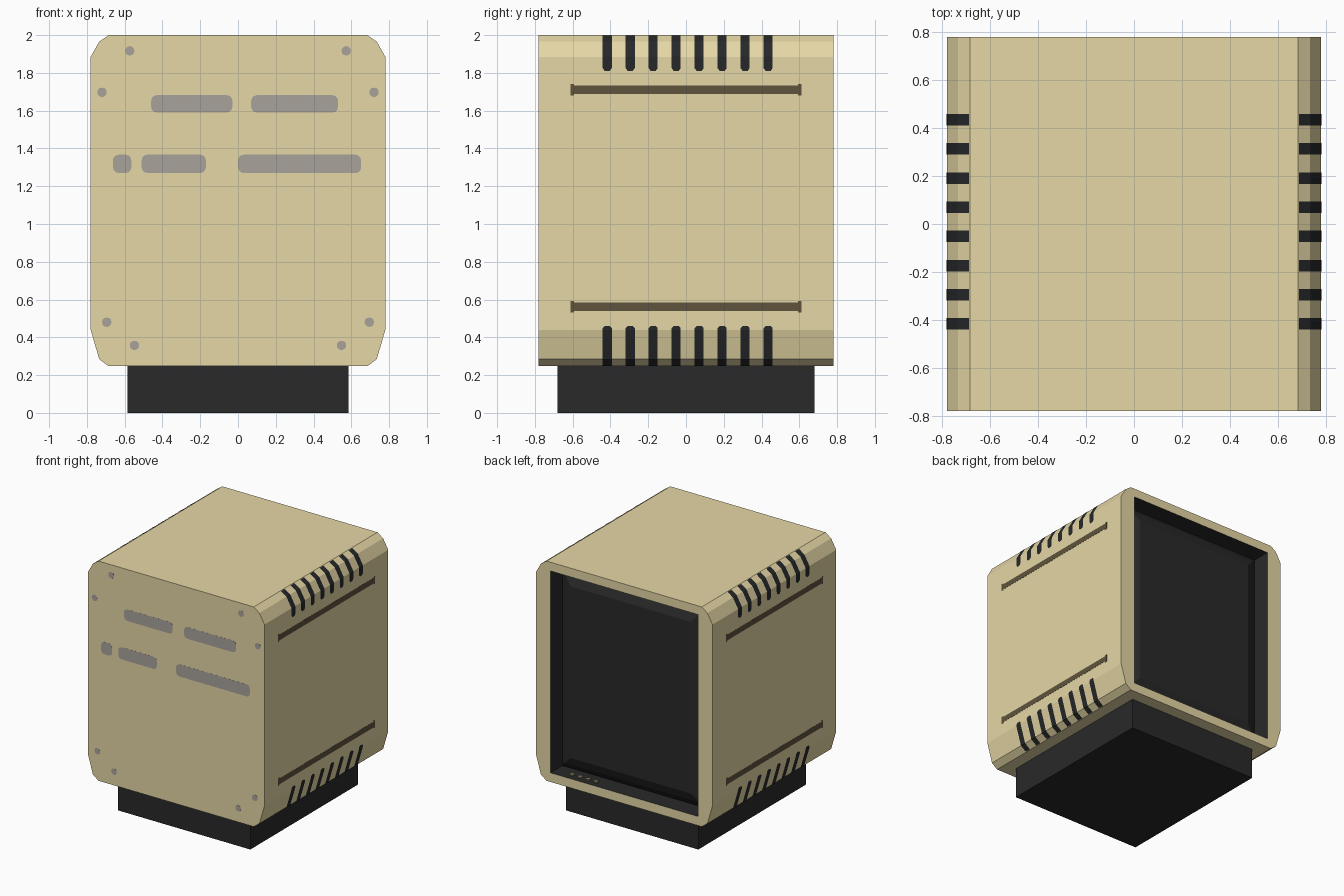
import bpy, bmesh, math
from mathutils import Vector

if "Cube" in bpy.data.objects:
    bpy.data.objects.remove(bpy.data.objects["Cube"])


def material(name, r, g, b):
    lin = lambda c: c / 255 / 12.92 if c < 10 else ((c / 255 + 0.055) / 1.055) ** 2.4
    m = bpy.data.materials.new(name)
    m.diffuse_color = (lin(r), lin(g), lin(b), 1)
    m.use_nodes = True
    m.node_tree.nodes["Principled BSDF"].inputs["Base Color"].default_value = m.diffuse_color
    return m


BEIGE = material("warm beige", 229, 215, 165)
DARK = material("charcoal", 41, 41, 41)
SLOT = material("vent black", 38, 39, 41)
OLIVE = material("dark olive", 94, 84, 61)
GREY = material("label grey", 168, 162, 154)
TAN = material("button tan", 125, 115, 84)


def make(name, bm, *mats):
    me = bpy.data.meshes.new(name)
    bm.to_mesh(me)
    bm.free()
    for m in mats:
        me.materials.append(m)
    ob = bpy.data.objects.new(name, me)
    bpy.context.collection.objects.link(ob)
    return ob


def box(bm, lo, hi):
    vs = bmesh.ops.create_cube(bm, size=1)["verts"]
    for v in vs:
        v.co = [(a + b) / 2 + c * (b - a) for a, b, c in zip(lo, hi, v.co)]


def ring(bm, pts, y):
    return [bm.verts.new((x, y, z)) for x, z in pts]


def bridge(bm, a, b, mat=0):
    n = len(a)
    for i in range(n):
        bm.faces.new((a[i], a[(i + 1) % n], b[(i + 1) % n], b[i])).material_index = mat


# Chamfered cross-section, three points per corner
TOP = [(0.78, 1.885), (0.735, 1.965), (0.685, 2.0)]
BOT = [(0.685, 0.247), (0.735, 0.285), (0.78, 0.44)]
flip = lambda pts: [(-x, z) for x, z in reversed(pts)]
PROFILE = TOP + flip(TOP) + flip(BOT) + BOT


def rect(m):
    x, t, b = 0.65 - m, 1.93 - m, 0.32 + m
    return [(x, t), (-x, t), (-x, b), (x, b)]


# Housing with a recessed, slightly bulging screen in the back
bm = bmesh.new()
front, back = ring(bm, PROFILE, -0.78), ring(bm, PROFILE, 0.78)
bm.faces.new(front)
bridge(bm, front, back)
mouth = ring(bm, rect(0), 0.78)
for i in range(12):
    j = (i + 1) % 12
    a, b = mouth[i // 3], mouth[j // 3]
    bm.faces.new((back[i], back[j], a) if a == b else (back[i], back[j], b, a))
prev = mouth
for margin, y in ((0, 0.63), (0.05, 0.668), (0.12, 0.70)):
    cur = ring(bm, rect(margin), y)
    bridge(bm, prev, cur, 1)
    prev = cur
bm.faces.new(prev).material_index = 1
bmesh.ops.recalc_face_normals(bm, faces=bm.faces)
make("housing", bm, BEIGE, DARK)

# Plinth
bm = bmesh.new()
box(bm, (-0.585, -0.68, 0), (0.585, 0.68, 0.25))
make("plinth", bm, DARK)

# Seam lines, flush with the housing
bm = bmesh.new()
grown = [(x * 0.9999, 1.125 + (z - 1.125) * 0.9999) for x, z in PROFILE]
for y in (-0.62, 0.62):
    bridge(bm, ring(bm, grown, y - 0.01), ring(bm, grown, y + 0.01))
bmesh.ops.recalc_face_normals(bm, faces=bm.faces)
make("seam_lines", bm, OLIVE)

# Vent slots wrapped over all four long edges
bm = bmesh.new()
paths = [([(0.66, 2.0), (0.67, 2.0)] + TOP[::-1] + [(0.78, 1.825), (0.78, 1.81)], Vector((0.6, 1.8))),
         ([(0.66, 0.247), (0.67, 0.247)] + BOT + [(0.78, 0.45), (0.78, 0.46)], Vector((0.6, 0.46)))]
for path, centre in paths:
    for side in (-1, 1):
        for k in range(8):
            y = -0.417 + k * 0.1217
            prev = None
            for i, p in enumerate(path):
                p = Vector(p)
                # flush on the flat top and bottom, slightly proud elsewhere
                p += (p - centre).normalized() * (-0.0001 if i < 3 else 0.0015)
                w = 0.013 if i in (0, len(path) - 1) else 0.024
                cur = [bm.verts.new((side * p.x, y + s * w, p.y)) for s in (-1, 1)]
                if prev:
                    f = bm.faces.new((prev[0], prev[1], cur[1], cur[0]))
                    f.normal_update()
                    mid = f.calc_center_median()
                    if f.normal.dot(mid - Vector((side * centre.x, y, centre.y))) < 0:
                        f.normal_flip()
                prev = cur
make("vent_slots", bm, SLOT)

# Horizontal side grooves with slightly wider ends
bm = bmesh.new()
for side in (-1, 1):
    x0, x1 = sorted((side * 0.778, side * 0.7812))
    for z in (1.71, 0.562):
        box(bm, (x0, -0.6, z - 0.022), (x1, 0.6, z + 0.022))
        for y in (-0.602, 0.602):
            box(bm, (x0, y - 0.01, z - 0.03), (x1, y + 0.01, z + 0.03))
make("side_grooves", bm, OLIVE)


def plate(bm, x0, x1, z0, z1, r):
    # Thin rounded plate on the front face
    pts = []
    for cx, cz, start in ((x1 - r, z1 - r, 0), (x0 + r, z1 - r, 90), (x0 + r, z0 + r, 180), (x1 - r, z0 + r, 270)):
        for k in range(4):
            a = math.radians(start + k * 30)
            pts.append((cx + r * math.cos(a), cz + r * math.sin(a)))
    a, b = ring(bm, pts, -0.7806), ring(bm, pts, -0.779)
    bm.faces.new(a)
    bridge(bm, a, b)


# Front connector panels and screw heads
bm = bmesh.new()
for x0, x1, z0, z1 in ((-0.46, -0.03, 1.59, 1.682), (0.07, 0.53, 1.59, 1.682), (-0.662, -0.565, 1.27, 1.367),
                       (-0.51, -0.17, 1.27, 1.367), (0.0, 0.652, 1.27, 1.367)):
    plate(bm, x0, x1, z0, z1, 0.03)
for x, z in ((0.573, 1.917), (0.72, 1.697), (0.695, 0.48), (0.548, 0.357)):
    for s in (-1, 1):
        plate(bm, s * x - 0.025, s * x + 0.025, z - 0.025, z + 0.025, 0.0245)
bmesh.ops.recalc_face_normals(bm, faces=bm.faces)
make("connector_panels", bm, GREY)

# Small buttons on the sill below the screen
for k in range(4):
    bpy.ops.mesh.primitive_cylinder_add(vertices=12, radius=0.02, depth=0.012,
                                        location=(0.29 + 0.07 * k, 0.72, 0.323))
    ob = bpy.context.object
    ob.name = "sill_button"
    ob.data.materials.append(TAN)
